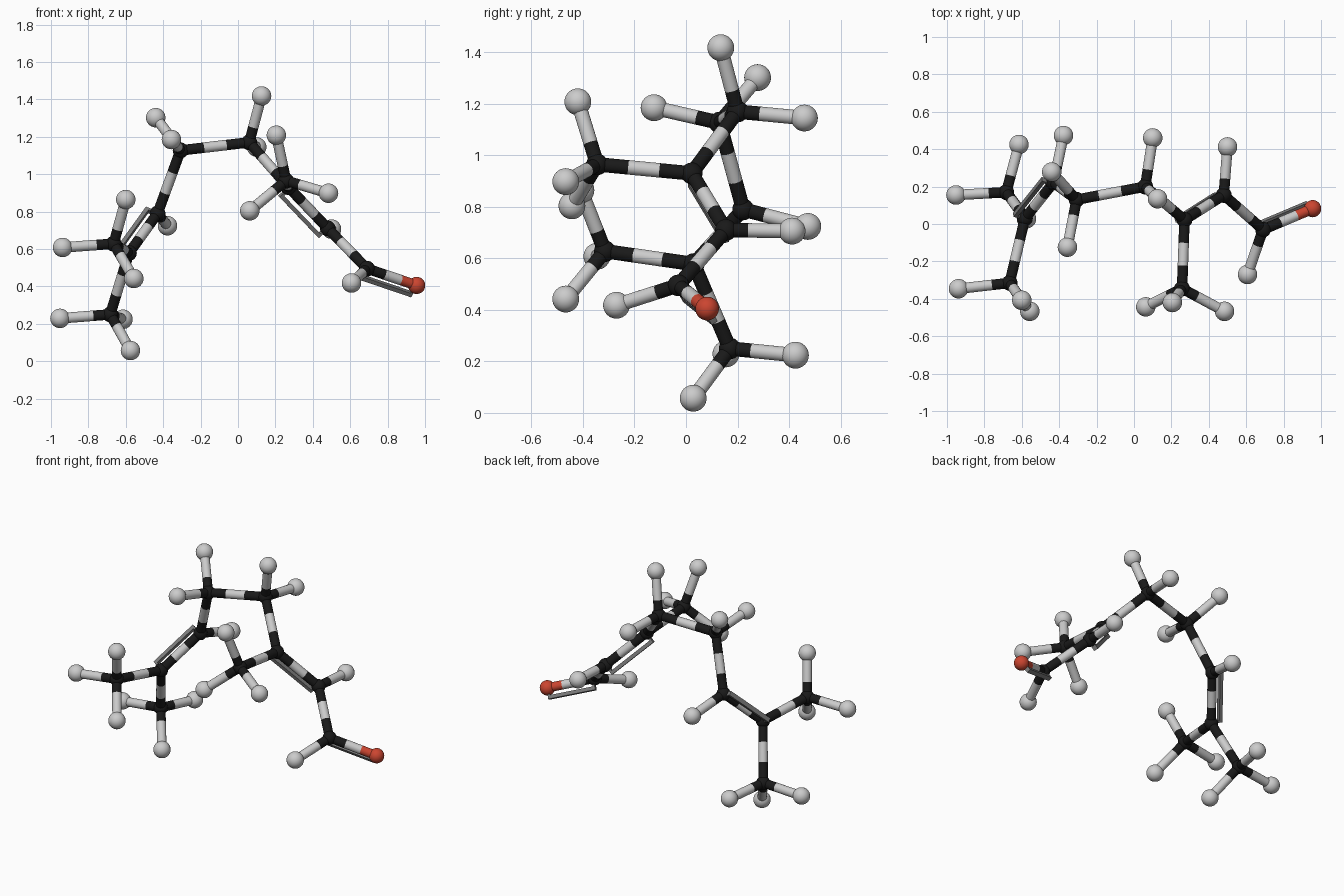
import bpy, bmesh
from mathutils import Vector, Matrix

if "Cube" in bpy.data.objects:
    bpy.data.objects.remove(bpy.data.objects["Cube"])

H_R, C_R, O_R, ROD_R = 0.052, 0.042, 0.046, 0.028
BAR, BAR_OFF = 0.028, 0.06


def material(name, rgb):
    m = bpy.data.materials.new(name)
    m.diffuse_color = (*rgb, 1)
    m.use_nodes = True
    m.node_tree.nodes["Principled BSDF"].inputs["Base Color"].default_value = m.diffuse_color
    return m


black = material("black", (0.01, 0.01, 0.01))
red = material("red", (0.6, 0.06, 0.03))
dark_grey = material("dark_grey", (0.2, 0.2, 0.2))
light_grey = material("light_grey", (0.6, 0.6, 0.6))


def finish(bm, name, mat, smooth=True):
    me = bpy.data.meshes.new(name)
    bm.to_mesh(me)
    bm.free()
    ob = bpy.data.objects.new(name, me)
    bpy.context.collection.objects.link(ob)
    me.materials.append(mat)
    for p in me.polygons:
        p.use_smooth = smooth and len(p.vertices) <= 4
    return ob


def ball(name, pos, r, mat):
    bm = bmesh.new()
    bmesh.ops.create_uvsphere(bm, u_segments=32, v_segments=16, radius=r,
                              matrix=Matrix.Translation(pos))
    finish(bm, name, mat)


def rod(name, a, b, mat):
    d = b - a
    m = Matrix.Translation((a + b) / 2) @ d.to_track_quat('Z', 'Y').to_matrix().to_4x4()
    bm = bmesh.new()
    bmesh.ops.create_cone(bm, cap_ends=True, segments=20, radius1=ROD_R,
                          radius2=ROD_R, depth=d.length, matrix=m)
    finish(bm, name, mat)


def bond(name, a, b, end_mat):
    # black stub at the carbon, grey middle, stub in the colour of the far atom
    p, q = a.lerp(b, 0.34), a.lerp(b, 0.67)
    rod(name + "_stub_a", a, p, black)
    if end_mat is light_grey:
        rod(name + "_rod", p, b, light_grey)
    else:
        rod(name + "_rod", p, q, light_grey)
        rod(name + "_stub_b", q, b, end_mat)


def bracket(name, a, b, side):
    # square bar beside a double bond, with a short leg to each atom
    d = b - a
    x = d.normalized()
    n = x.cross(side)
    n = n.normalized()
    y = n.cross(x)
    bm = bmesh.new()

    def box(center, sx, sy, sz):
        rot = Matrix((x, y, n)).transposed().to_4x4()
        bmesh.ops.create_cube(bm, size=1, matrix=Matrix.Translation(center) @ rot
                              @ Matrix.Diagonal((sx, sy, sz, 1)))
    box((a + b) / 2 + n * BAR_OFF, d.length, BAR, BAR * 0.8)
    for end, s in ((a, 1), (b, -1)):
        box(end + n * BAR_OFF / 2 + x * s * BAR / 4, BAR / 2, BAR, BAR_OFF)
    finish(bm, name, dark_grey, False)


# carbon chain (1-8), its methyl branches (9, 10)
C = {k: Vector(v) for k, v in {
    1: (.69, -.03, .495), 2: (.48, .155, .71), 3: (.27, .022, .93),
    4: (.06, .20, 1.17), 5: (-.307, .13, 1.127), 6: (-.43, .222, .79),
    7: (-.583, .03, .578), 8: (-.683, .17, .25), 9: (-.665, -.315, .628),
    10: (.257, -.345, .965)}.items()}
oxygen = Vector((.955, .082, .405))

# hydrogens grouped by their carbon
H = {1: [(.607, -.27, .418)],
     2: [(.50, .412, .706)],
     4: [(.126, .135, 1.418), (.10, .46, 1.145)],
     5: [(-.44, .278, 1.302), (-.356, -.124, 1.185)],
     6: [(-.377, .473, .724)],
     8: [(-.952, .155, .229), (-.615, .425, .224), (-.575, .028, .057)],
     9: [(-.938, -.346, .608), (-.60, -.408, .864), (-.557, -.467, .442)],
     10: [(.205, -.42, 1.208), (.484, -.467, .898), (.063, -.443, .804)]}

# atoms and single rods
for k, p in C.items():
    ball(f"carbon_{k}", p, C_R, black)
for k, points in H.items():
    for i, p in enumerate(points, 1):
        ball(f"hydrogen_{k}_{i}", Vector(p), H_R, light_grey)
        bond(f"hydrogen_bond_{k}_{i}", C[k], Vector(p), light_grey)
ball("oxygen", oxygen, O_R, red)
for i, j in ((1, 2), (2, 3), (3, 4), (4, 5), (5, 6), (6, 7), (7, 8), (7, 9), (3, 10)):
    bond(f"carbon_bond_{i}_{j}", C[i], C[j], black)
bond("oxygen_bond", C[1], oxygen, red)

# double-bond brackets, standing off each flat group
bracket("double_bond_oxygen", C[1], oxygen, C[1] - C[2])
bracket("double_bond_right", C[2], C[3], C[2] - C[1])
bracket("double_bond_left", C[6], C[7], C[5] - C[6])
